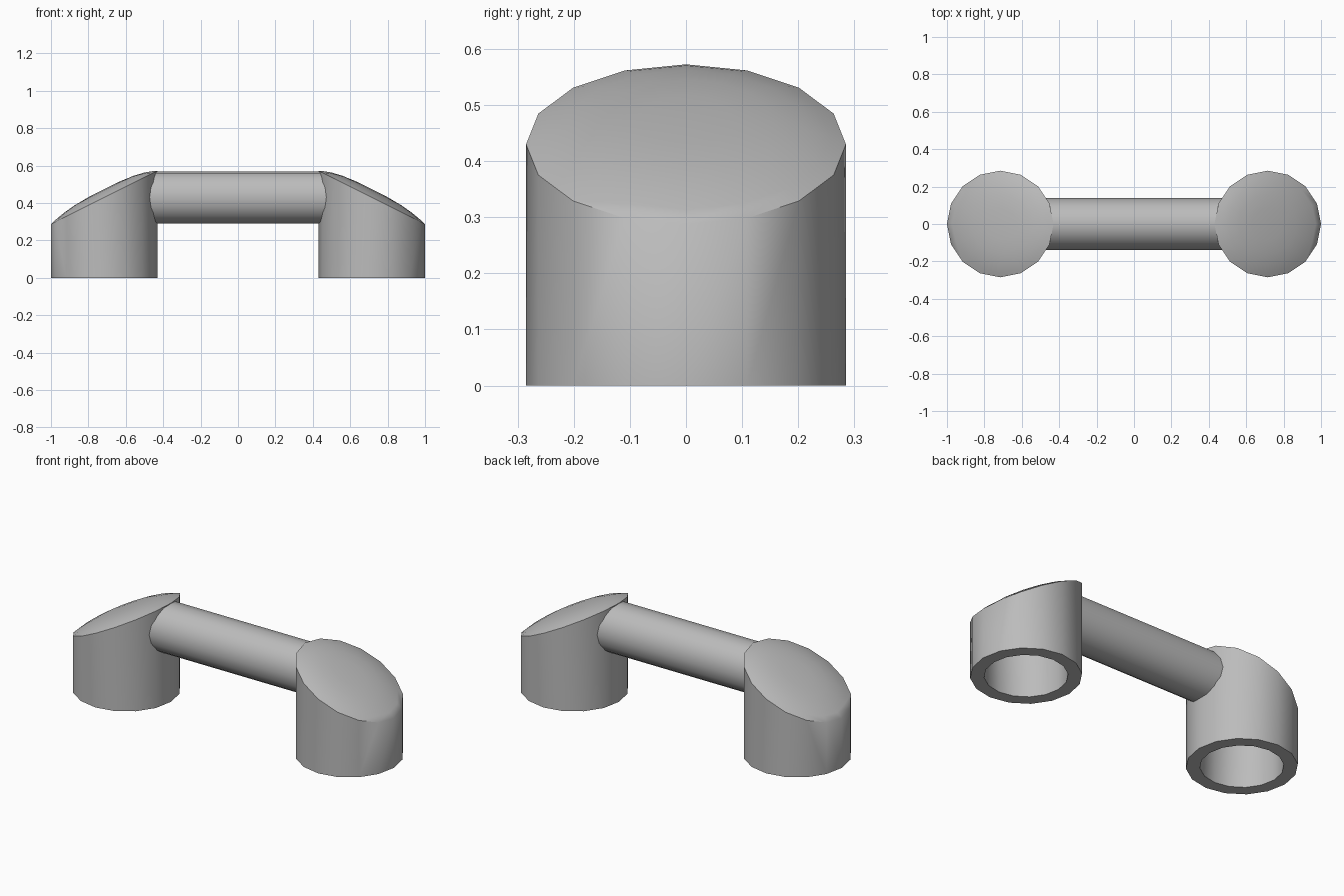
import bpy, bmesh
from math import sin, cos, pi, sqrt, radians

if "Cube" in bpy.data.objects:
    bpy.data.objects.remove(bpy.data.objects["Cube"])

SIDES = 16
POST_X, POST_R, HOLE_R = 0.715, 0.285, 0.214
AXIS_Z, BAR_R = 0.43, 0.14

grey = bpy.data.materials.new("plain grey")
grey.use_nodes = True
grey.diffuse_color = (0.5, 0.5, 0.5, 1)
grey.node_tree.nodes["Principled BSDF"].inputs["Base Color"].default_value = (0.5, 0.5, 0.5, 1)


def finish(bm, name, angle):
    bmesh.ops.recalc_face_normals(bm, faces=bm.faces)
    mesh = bpy.data.meshes.new(name)
    bm.to_mesh(mesh)
    bm.free()
    mesh.materials.append(grey)
    obj = bpy.data.objects.new(name, mesh)
    bpy.context.collection.objects.link(obj)
    bpy.ops.object.select_all(action="DESELECT")
    obj.select_set(True)
    bpy.context.view_layer.objects.active = obj
    bpy.ops.object.shade_smooth_by_angle(angle=radians(angle))


def bridge(bm, a, b):
    for i in range(SIDES):
        j = (i + 1) % SIDES
        bm.faces.new((a[i], a[j], b[j], b[i]))


def build_post(name, side):
    """Hollow round post, cut at a slant and capped by a shallow dome."""
    bm = bmesh.new()

    def ring(radius, height):
        verts = []
        for i in range(SIDES):
            a = 2 * pi * i / SIDES
            out = radius * cos(a)
            verts.append(bm.verts.new((side * (POST_X + out), radius * sin(a), height(out))))
        return verts

    def slant(lift):
        return lambda out: AXIS_Z - out / 2 + lift

    def floor(out):
        return 0

    # Inner ceiling, bore, foot rim and outer wall
    rings = [ring(HOLE_R, slant(-0.07)), ring(HOLE_R, floor),
             ring(POST_R, floor), ring(POST_R, slant(0))]
    # Domed cap
    for t in (0.9, 0.75, 0.55, 0.3):
        rings.append(ring(POST_R * t, slant(0.045 * (1 - t ** 3))))
    for a, b in zip(rings, rings[1:]):
        bridge(bm, a, b)
    bm.faces.new(rings[0])
    peak = bm.verts.new((side * POST_X, 0, AXIS_Z + 0.045))
    for i in range(SIDES):
        bm.faces.new((rings[-1][i], rings[-1][(i + 1) % SIDES], peak))
    finish(bm, name, 50)


def build_bar():
    """Round grip whose ends are shaped to the posts."""
    bm = bmesh.new()
    ends = []
    for side in (-1, 1):
        verts = []
        for i in range(SIDES):
            a = 2 * pi * i / SIDES
            y = BAR_R * cos(a)
            x = POST_X - sqrt(POST_R ** 2 - y ** 2) + 0.012
            verts.append(bm.verts.new((side * x, y, AXIS_Z + BAR_R * sin(a))))
        ends.append(verts)
    bridge(bm, *ends)
    for verts in ends:
        bm.faces.new(verts)
    finish(bm, "grip_bar", 30)


build_post("left_post", 1)
build_post("right_post", -1)
build_bar()
